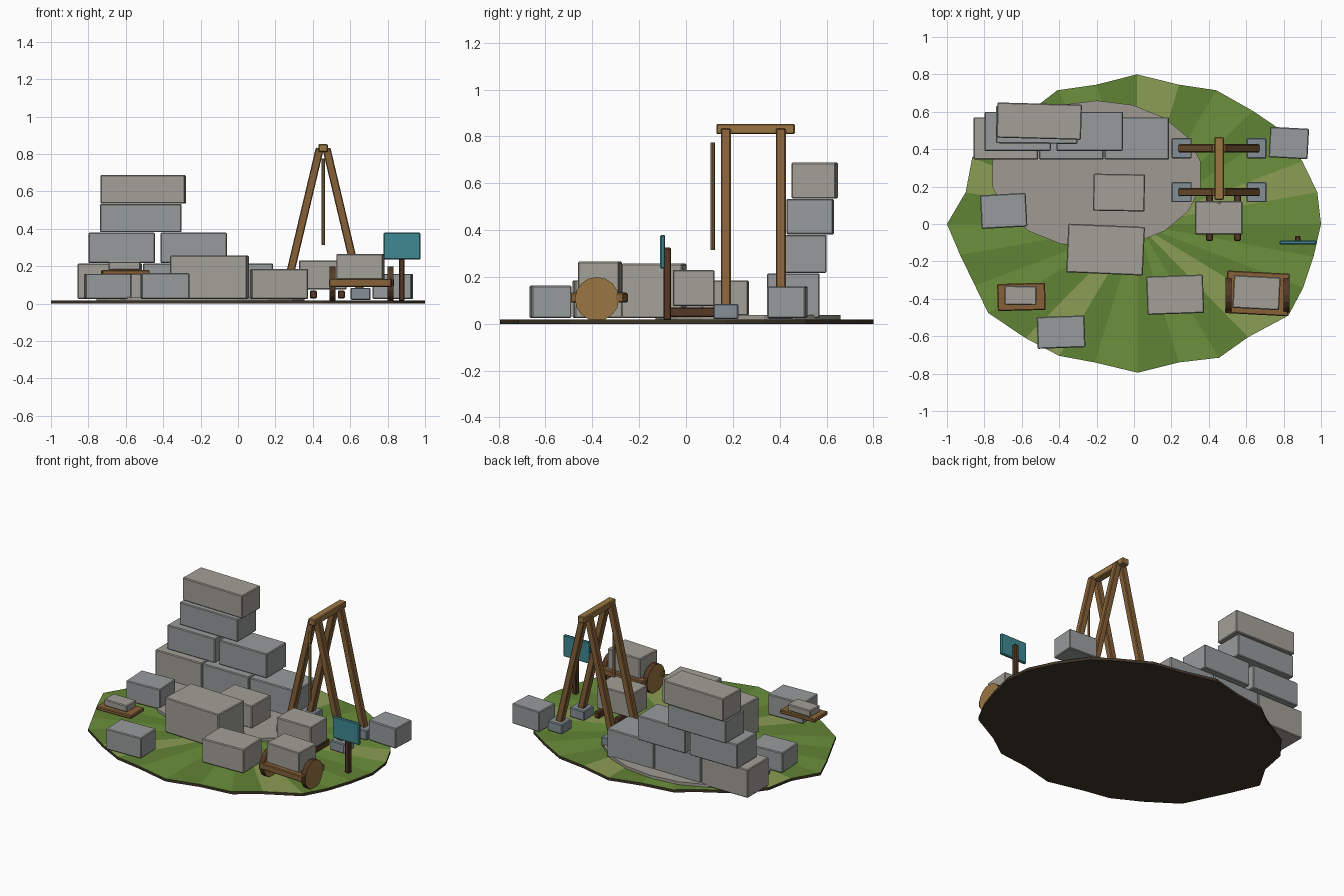
import bpy, bmesh, math
from mathutils import Vector

if "Cube" in bpy.data.objects:
    bpy.data.objects.remove(bpy.data.objects["Cube"])


def mat(name, r, g, b):
    m = bpy.data.materials.new(name)
    m.diffuse_color = (r, g, b, 1)
    m.use_nodes = True
    m.node_tree.nodes["Principled BSDF"].inputs["Base Color"].default_value = m.diffuse_color
    return m


WARM = mat("warm_stone", 0.36, 0.35, 0.31)
COOL = mat("cool_stone", 0.31, 0.33, 0.33)
FOOT = mat("footing_stone", 0.23, 0.28, 0.31)
PAD = mat("pad_stone", 0.35, 0.33, 0.29)
WOOD = mat("wood", 0.24, 0.12, 0.04)
LIGHT = mat("light_wood", 0.32, 0.18, 0.055)
DARK = mat("dark_wood", 0.09, 0.04, 0.018)
ROPE = mat("rope", 0.28, 0.18, 0.07)
TEAL = mat("teal", 0.05, 0.25, 0.29)
SOIL = mat("soil", 0.05, 0.035, 0.02)
GRASS = [mat("grass_mid", 0.15, 0.28, 0.045), mat("grass_dark", 0.12, 0.23, 0.035),
         mat("grass_light", 0.26, 0.34, 0.09)]


def finish(name, bm, mats):
    me = bpy.data.meshes.new(name)
    bmesh.ops.recalc_face_normals(bm, faces=bm.faces)
    bm.to_mesh(me)
    bm.free()
    for m in mats:
        me.materials.append(m)
    ob = bpy.data.objects.new(name, me)
    bpy.context.collection.objects.link(ob)
    return ob


def box(name, center, size, m, deg=0, bevel=0.005):
    bm = bmesh.new()
    bmesh.ops.create_cube(bm, size=1)
    bmesh.ops.scale(bm, vec=size, verts=bm.verts)
    ob = finish(name, bm, [m])
    ob.location = center
    ob.rotation_euler.z = math.radians(deg)
    if bevel:
        mod = ob.modifiers.new("chamfer", 'BEVEL')
        mod.width, mod.segments = bevel, 1
    return ob


def block(name, cx, cy, sx, sy, z0, z1, m, deg=0):
    return box(name, (cx, cy, (z0 + z1) / 2), (sx, sy, z1 - z0), m, deg)


def beam(name, a, b, t, m):
    a, b = Vector(a), Vector(b)
    ob = box(name, (a + b) / 2, (t, t, (b - a).length), m)
    ob.rotation_euler = (0, math.atan2((b - a).x, (b - a).z), 0)
    return ob


# Irregular grass disc with fan-coloured top
rim = [(1, 0), (.98, .17), (.90, .335), (.775, .51), (.635, .605), (.44, .715), (.24, .745),
       (.016, .80), (-.2, .745), (-.41, .715), (-.52, .63), (-.76, .49), (-.865, .355), (-.90, .17),
       (-1, 0), (-.93, -.165), (-.85, -.33), (-.78, -.475), (-.58, -.61), (-.40, -.705),
       (-.21, -.74), (.02, -.795), (.24, -.74), (.455, -.715), (.61, -.605), (.825, -.49),
       (.905, -.34), (.96, -.175)]
bm = bmesh.new()
top = [bm.verts.new((x, y, 0.018)) for x, y in rim]
low = [bm.verts.new((x, y, 0)) for x, y in rim]
mid = bm.verts.new((0.02, 0, 0.018))
n = len(rim)
for i in range(n):
    j = (i + 1) % n
    f = bm.faces.new((mid, top[i], top[j]))
    f.material_index = 2 if i in (1, 6, 12, 18, 24) else i % 2
    bm.faces.new((low[i], low[j], top[j], top[i])).material_index = 3
bm.faces.new(low[::-1]).material_index = 3
finish("ground", bm, GRASS + [SOIL])

# Stone work pad
bm = bmesh.new()
bmesh.ops.create_cone(bm, cap_ends=True, segments=18, radius1=1, radius2=1, depth=1)
bmesh.ops.scale(bm, vec=(0.565, 0.395, 0.022), verts=bm.verts)
finish("stone_pad", bm, [PAD]).location = (-0.2, 0.265, 0.026)

# Stepped wall courses
for i, m in enumerate((WARM, COOL, COOL)):
    block(f"wall_base_{i}", -0.685 + 0.35 * i, 0.458, 0.345, 0.225, 0.025, 0.215, m)
for i in range(2):
    block(f"wall_second_{i}", -0.622 + 0.385 * i, 0.495, 0.355, 0.21, 0.217, 0.38, COOL)
block("wall_third", -0.52, 0.53, 0.435, 0.2, 0.382, 0.533, COOL, -0.5)
block("wall_top", -0.507, 0.55, 0.452, 0.188, 0.535, 0.688, WARM, -1.5)

# Loose blocks
block("left_block", -0.697, 0.07, 0.245, 0.18, 0.025, 0.16, COOL, 3)
block("front_block", -0.39, -0.578, 0.255, 0.17, 0.025, 0.163, COOL, 2)
block("large_block", -0.152, -0.137, 0.41, 0.26, 0.025, 0.257, WARM, -2.5)
block("pad_block", -0.08, 0.168, 0.275, 0.198, 0.035, 0.185, WARM, -1)
block("center_front_block", 0.22, -0.378, 0.303, 0.205, 0.025, 0.185, WARM, 2)
block("right_block", 0.828, 0.433, 0.208, 0.163, 0.025, 0.16, COOL, -3)

# Sled with its block
for x in (0.403, 0.553):
    block(f"sled_runner_{x}", x, 0.035, 0.037, 0.25, 0.028, 0.07, DARK)
block("sled_block", 0.453, 0.033, 0.255, 0.178, 0.075, 0.23, WARM)

# Hoist: two A-frames, footings, ridge beam and rope
for y, tag in ((0.17, "front"), (0.405, "back")):
    for s, side in ((-1, "left"), (1, "right")):
        block(f"{tag}_{side}_footing", 0.455 + s * 0.2, y, 0.107, 0.107, 0.02, 0.085, FOOT)
        beam(f"{tag}_{side}_leg", (0.455 + s * 0.198, y, 0.07), (0.455 + s * 0.018, y, 0.83), 0.043, WOOD)
block("ridge_beam", 0.455, 0.297, 0.05, 0.335, 0.81, 0.853, LIGHT)
bm = bmesh.new()
bmesh.ops.create_cone(bm, cap_ends=True, segments=8, radius1=0.009, radius2=0.009, depth=0.46)
finish("rope", bm, [ROPE]).location = (0.455, 0.114, 0.545)

# Cart: deck, wheels and load
block("cart_deck", 0.66, -0.371, 0.335, 0.228, 0.09, 0.133, WOOD, -3)
block("cart_load", 0.655, -0.367, 0.25, 0.175, 0.13, 0.265, WARM, -3)
for x, side in ((0.506, "left"), (0.815, "right")):
    bm = bmesh.new()
    bmesh.ops.create_cone(bm, cap_ends=True, segments=16, radius1=0.094, radius2=0.094, depth=0.033)
    w = finish(f"{side}_cart_wheel", bm, [LIGHT])
    w.location = (x, -0.38, 0.106)
    w.rotation_euler = (0, math.pi / 2, 0)
    for f in w.data.polygons:
        f.material_index = 0 if abs(f.normal.z) > 0.5 else 1
    w.data.materials.append(DARK)

# Tray with a small stone
block("tray", -0.602, -0.39, 0.256, 0.145, 0.155, 0.18, WOOD, 1.5)
block("tray_stone", -0.607, -0.382, 0.17, 0.102, 0.18, 0.224, WARM, -1)

# Sign
block("sign_post", 0.875, -0.08, 0.03, 0.032, 0.015, 0.325, DARK)
block("sign_board", 0.877, -0.1, 0.197, 0.021, 0.236, 0.38, TEAL)
